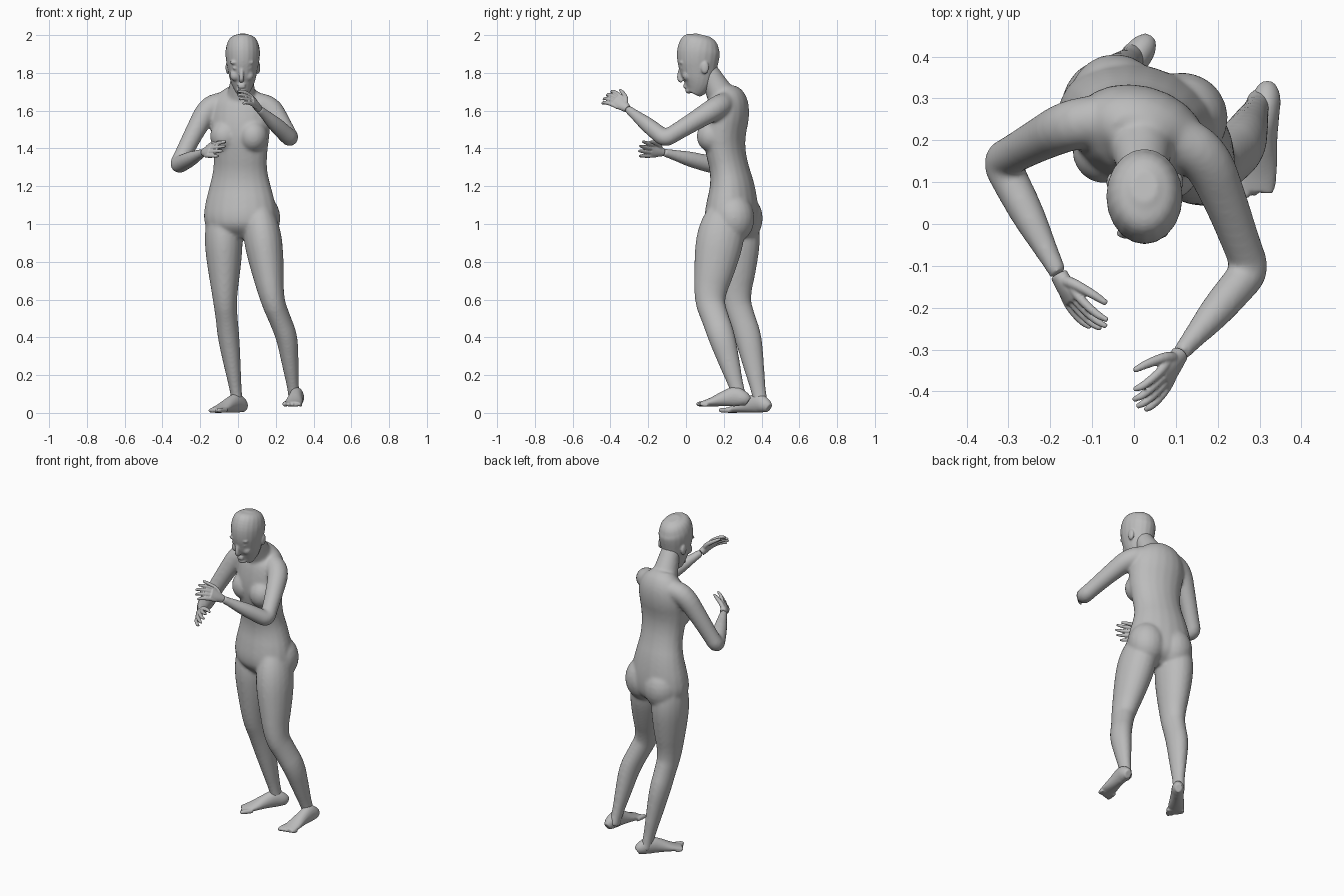
import bpy, bmesh, math
from mathutils import Vector, Matrix

if "Cube" in bpy.data.objects:
    bpy.data.objects.remove(bpy.data.objects["Cube"])

skin = bpy.data.materials.new("plain_grey")
skin.use_nodes = True
skin.diffuse_color = (.5, .5, .5, 1)
skin.node_tree.nodes["Principled BSDF"].inputs["Base Color"].default_value = skin.diffuse_color

UP = Vector((0, 0, 1))
RIGHTWARD = Vector((1, 0, 0))
SEGMENTS = 20


def round_corners(rows):
    """Cut the corners of a path, keeping its two ends."""
    result = [rows[0]]
    for start, end in zip(rows, rows[1:]):
        result += [start.lerp(end, .25), start.lerp(end, .75)]
    return result + [rows[-1]]


def loft(mesh, keys, side=RIGHTWARD, ratio=1):
    """Tube through rows of x, y, z, half width and, if given, half depth."""
    rows = [Vector(key if len(key) == 5 else (*key, key[3] * ratio)) for key in keys]
    rows = round_corners(round_corners(rows))
    points = [Vector(row[:3]) for row in rows]
    rings = []
    for i, (point, row) in enumerate(zip(points, rows)):
        following = points[min(i + 1, len(points) - 1)]
        tangent = (following - points[max(i - 1, 0)]).normalized()
        across = (side - tangent * side.dot(tangent)).normalized()
        depth = tangent.cross(across)
        ring = []
        for segment in range(SEGMENTS):
            angle = math.tau * segment / SEGMENTS
            offset = across * row[3] * math.cos(angle) + depth * row[4] * math.sin(angle)
            ring.append(mesh.verts.new(point + offset))
        rings.append(ring)
    for lower, upper in zip(rings, rings[1:]):
        for segment in range(SEGMENTS):
            other = segment - 1
            mesh.faces.new((lower[other], lower[segment], upper[segment], upper[other]))
    mesh.faces.new(rings[0])
    mesh.faces.new(rings[-1])


def limb(mesh, joints, profile, side, ratio=1):
    """Tube along joints; each profile row is a place, counted in joints, and a half width."""
    joints = [Vector(joint) for joint in joints]
    keys = []
    for place, width in profile:
        bone = min(int(place), len(joints) - 2)
        keys.append((*joints[bone].lerp(joints[bone + 1], place - bone), width))
    loft(mesh, keys, side, ratio)


def ball(mesh, centre, radii):
    matrix = Matrix.Translation(centre) @ Matrix.Diagonal((*radii, 1))
    bmesh.ops.create_uvsphere(mesh, u_segments=SEGMENTS, v_segments=12, radius=1, matrix=matrix)


def finish(name, mesh, voxel, relax):
    """Fuse the overlapping pieces into one smooth skin."""
    bmesh.ops.recalc_face_normals(mesh, faces=mesh.faces)
    data = bpy.data.meshes.new(name)
    mesh.to_mesh(data)
    mesh.free()
    data.materials.append(skin)
    part = bpy.data.objects.new(name, data)
    bpy.context.collection.objects.link(part)
    fuse = part.modifiers.new("fuse", "REMESH")
    fuse.mode = "VOXEL"
    fuse.voxel_size = voxel
    fuse.use_smooth_shade = True
    soften = part.modifiers.new("soften", "SMOOTH")
    soften.iterations = relax


# Torso, turned a little towards its right
body = bmesh.new()
torso_profile = ((.92, .23, .08), (.97, .235, .18), (1.03, .24, .2), (1.11, .245, .19), (1.2, .245, .165),
                 (1.29, .23, .143), (1.38, .21, .145), (1.48, .2, .16), (1.59, .22, .165),
                 (1.67, .225, .14), (1.72, .21, .07))
loft(body, [(.012, y, z, width) for z, y, width in torso_profile],
     Matrix.Rotation(-.25, 3, "Z") @ RIGHTWARD, .7)

# Chest, buttocks and the neck leaning forward
for side in (-1, 1):
    ball(body, (.005 + side * .075, .155 - side * .02, 1.465), (.078, .079, .085))
    ball(body, (.035 + side * .08, .275 - side * .022, 1.03), (.11, .11, .13))
loft(body, [(.015, .22, 1.62, .09), (.02, .165, 1.72, .068), (.025, .1, 1.84, .05)])

# Legs: hip, knee, calf, ankle
leg_profile = ((0, .05), (.2, .09), (.4, .103), (.65, .091), (1, .063), (1.5, .058),
               (2, .058), (2.4, .045), (2.8, .03), (3, .032))
for joints in (((.1, .22, 1.13), (.18, .12, .6), (.26, .19, .4), (.3, .29, .06)),
               ((-.08, .27, 1.13), (-.07, .26, .6), (-.05, .33, .4), (0, .4, .03))):
    limb(body, joints, leg_profile, RIGHTWARD, 1.25)

# Arms: collar, shoulder, elbow, wrist
arm_profile = ((0, .06), (.9, .062), (1.4, .052), (1.8, .046), (2, .046), (2.2, .045),
               (2.5, .041), (2.8, .028), (3, .022))
left_wrist, right_wrist = Vector((.11, -.31, 1.61)), Vector((-.18, -.12, 1.38))
for joints in (((.09, .21, 1.64), (.18, .16, 1.615), (.28, -.11, 1.45), left_wrist),
               ((-.08, .25, 1.64), (-.165, .235, 1.615), (-.32, .15, 1.31), right_wrist)):
    collar, shoulder, elbow, wrist = map(Vector, joints)
    limb(body, joints, arm_profile, (elbow - shoulder).cross(wrist - elbow))
finish("body", body, .008, 14)

# Head
head = bmesh.new()
head_profile = ((1.69, .04, .03), (1.72, .055, .05), (1.76, .065, .067), (1.81, .065, .078), (1.87, .063, .09),
                (1.93, .068, .092), (1.98, .085, .073), (2, .09, .03))
loft(head, [(.025, y, z, width) for z, y, width in head_profile], RIGHTWARD, 1.25)

# Nose, brows, eyes, cheeks, ears, lips and chin
loft(head, [(.02, -.022, 1.85, .008), (.018, -.04, 1.77, .013), (.018, -.02, 1.755, .012)])
for side in (-1, 1):
    ball(head, (.02 + side * .036, -.023, 1.855), (.028, .013, .011))
    ball(head, (.02 + side * .034, -.02, 1.825), (.015, .009, .008))
    ball(head, (.02 + side * .036, .006, 1.787), (.028, .025, .03))
    ball(head, (.026 + side * .08, .1, 1.828), (.012, .022, .034))
for height in (1.737, 1.725):
    ball(head, (.018, -.003, height), (.023, .012, .007))
ball(head, (.018, .014, 1.706), (.026, .018, .016))
finish("head", head, .005, 6)


def foot(name, heel, tip, outward):
    """Foot from heel to toe tips; outward is the sign of the little-toe side."""
    mesh = bmesh.new()
    heel, tip = Vector(heel), Vector(tip)
    side = UP.cross(tip - heel).normalized() * outward
    foot_profile = ((0, .02, .025), (.08, .035, .04), (.25, .036, .054),
                    (.45, .038, .042), (.7, .048, .023), (.9, .045, .013))
    loft(mesh, [(*(heel.lerp(tip, place) + UP * height), width, height)
                for place, width, height in foot_profile], side)
    for toe in range(5):
        size = .014 - toe * .0015
        reach = 1 - toe * .03
        offset = side * (toe - 2) * .02 + UP * size
        loft(mesh, [(*(heel.lerp(tip, place) + offset), width)
                    for place, width in ((.75, size), (reach - .04, size), (reach, size / 2))], side)
    finish(name, mesh, .005, 4)


foot("left_foot", (.32, .33, .035), (.285, .05, .033), 1)
foot("right_foot", (.035, .44, 0), (-.14, .2, 0), -1)


def hand(name, wrist, knuckle, tip, thumb_tip, inward):
    """Palm, four curled fingers fanned out below each other, and a thumb on top."""
    mesh = bmesh.new()
    knuckle, tip, thumb_tip = map(Vector, (knuckle, tip, thumb_tip))
    reach = knuckle - wrist
    thumbward = UP + UP.cross(reach).normalized() * inward * .5
    spread = (reach * thumbward.dot(reach) / reach.length_squared - thumbward).normalized()
    palm = wrist.lerp(knuckle, .5)
    loft(mesh, [(*wrist, .022, .021), (*palm, .034, .019), (*knuckle, .038, .013)], spread)
    bend = knuckle.lerp(tip, .5) + reach * .25
    for finger, length in enumerate((.9, 1, .95, .75)):
        shift = spread * (finger - 1.5) * .022
        path = [palm, knuckle, knuckle.lerp(bend, length), knuckle.lerp(tip, length)]
        loft(mesh, [(*(point + shift * fan), width) for point, fan, width
                    in zip(path, (.8, 1, 1.2, 1.3), (.01, .011, .01, .006))], spread)
    root = wrist.lerp(palm, .5)
    path = [root, palm - spread * .04, thumb_tip.lerp(palm, .4) - spread * .02, thumb_tip]
    loft(mesh, [(*point, width) for point, width in zip(path, (.016, .013, .011, .007))], spread)
    finish(name, mesh, .0035, 4)


hand("left_hand", left_wrist, (.07, -.375, 1.66), (0, -.43, 1.67), (0, -.35, 1.71), -1)
hand("right_hand", right_wrist, (-.145, -.185, 1.39), (-.07, -.25, 1.4), (-.065, -.19, 1.435), 1)
